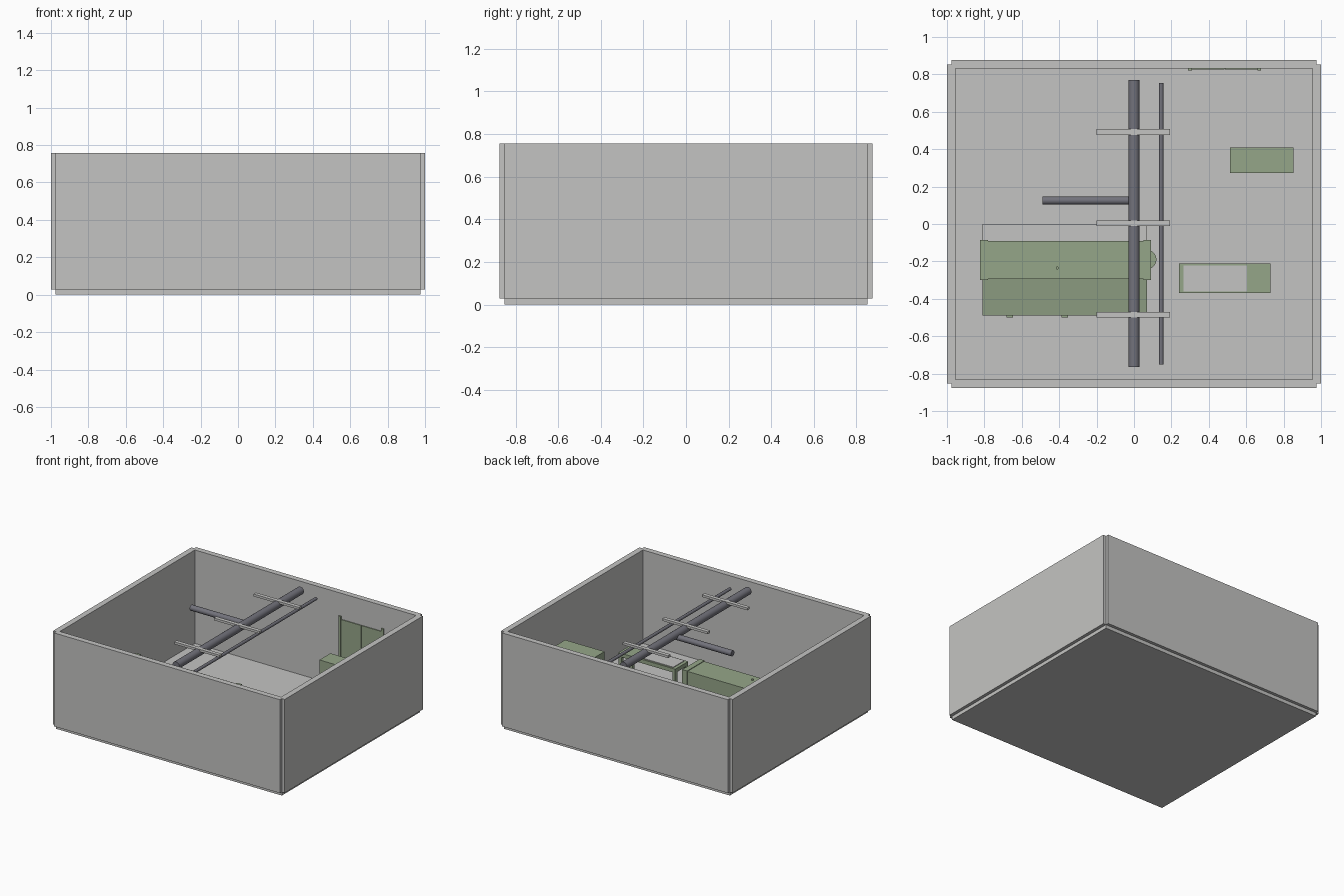
import bpy, bmesh, math
from mathutils import Vector

if "Cube" in bpy.data.objects:
    bpy.data.objects.remove(bpy.data.objects["Cube"])


def material(name, rgb):
    m = bpy.data.materials.new(name)
    m.diffuse_color = (*rgb, 1)
    m.use_nodes = True
    m.node_tree.nodes["Principled BSDF"].inputs["Base Color"].default_value = m.diffuse_color
    return m


GREY = material("concrete grey", (0.55, 0.55, 0.54))
GREEN = material("machine green", (0.30, 0.38, 0.25))
STEEL = material("dark steel", (0.17, 0.17, 0.20))


def finish(name, bm, mat):
    bmesh.ops.recalc_face_normals(bm, faces=bm.faces)
    mesh = bpy.data.meshes.new(name)
    bm.to_mesh(mesh)
    bm.free()
    mesh.materials.append(mat)
    ob = bpy.data.objects.new(name, mesh)
    bpy.context.collection.objects.link(ob)
    return ob


def box(name, x, y, z, mat):
    """Box from three (min, max) ranges."""
    bm = bmesh.new()
    bmesh.ops.create_cube(bm, size=1)
    for v in bm.verts:
        v.co = Vector([r[0] if c < 0 else r[1] for c, r in zip(v.co, (x, y, z))])
    return finish(name, bm, mat)


def rod(name, start, end, radius, mat, sides=24):
    """Capped cylinder between two points, smooth along its side."""
    a, b = Vector(start), Vector(end)
    bm = bmesh.new()
    bmesh.ops.create_cone(bm, cap_ends=True, segments=sides,
                          radius1=radius, radius2=radius, depth=(b - a).length)
    turn = (b - a).to_track_quat('Z', 'Y')
    for v in bm.verts:
        v.co = turn @ v.co + (a + b) / 2
    for f in bm.faces:
        f.smooth = len(f.verts) == 4
    for e in bm.edges:
        e.smooth = all(len(f.verts) == 4 for f in e.link_faces)
    return finish(name, bm, mat)


def extrude_x(name, profile, x, mat):
    """Closed (y, z) profile extruded along x."""
    bm = bmesh.new()
    f = bm.faces.new([bm.verts.new((x[0], y, z)) for y, z in profile])
    out = bmesh.ops.extrude_face_region(bm, geom=[f])
    moved = [g for g in out["geom"] if isinstance(g, bmesh.types.BMVert)]
    bmesh.ops.translate(bm, verts=moved, vec=(x[1] - x[0], 0, 0))
    return finish(name, bm, mat)


# Room shell: floor slab and four walls with notched corners
FLOOR, TOP = 0.028, 0.757
box("floor", (-0.975, 0.975), (-0.852, 0.852), (0, FLOOR), GREY)
for s, n in ((-1, "front"), (1, "back")):
    box(n + "_wall", (-0.975, 0.975), sorted((s * 0.832, s * 0.876)), (FLOOR, TOP), GREY)
for s, n in ((-1, "left"), (1, "right")):
    box(n + "_wall", sorted((s * 0.955, s)), (-0.852, 0.852), (FLOOR, TOP), GREY)

# Overhead pipes and hanger bars
rod("main_pipe", (0, -0.765, 0.72), (0, 0.77, 0.72), 0.03, STEEL)
rod("thin_pipe", (0.145, -0.75, 0.702), (0.145, 0.755, 0.702), 0.012, STEEL, 16)
rod("branch_pipe", (-0.49, 0.125, 0.702), (0, 0.125, 0.702), 0.022, STEEL)
for i, y in enumerate((-0.485, 0.003, 0.492)):
    box(f"pipe_hanger_{i}", (-0.2, 0.192), (y - 0.015, y + 0.015), (0.733, 0.751), GREY)

# Large machine: plinth, stepped body, end plates, end wheel, bolt, front handles
box("machine_plinth", (-0.81, 0.07), (-0.485, 0.0), (FLOOR, 0.045), GREY)
extrude_x("machine_body",
          [(-0.49, 0.045), (-0.09, 0.045), (-0.09, 0.335), (-0.295, 0.335),
           (-0.295, 0.24), (-0.49, 0.21)], (-0.81, 0.07), GREEN)
for n, x in (("left", (-0.823, -0.78)), ("right", (0.05, 0.092))):
    box(n + "_end_plate", x, (-0.3, -0.085), (0.045, 0.34), GREEN)
rod("end_wheel", (0.068, -0.19, 0.12), (0.068, -0.19, 0.26), 0.052, GREEN)
rod("top_bolt", (-0.41, -0.235, 0.33), (-0.41, -0.235, 0.345), 0.008, GREEN, 12)
for i, x in enumerate((-0.665, -0.37)):
    box(f"front_handle_{i}", (x - 0.018, x + 0.018), (-0.499, -0.485), (0.13, 0.16), GREEN)

# Work table with a grey plate on its top
box("table_top", (0.24, 0.73), (-0.37, -0.21), (0.225, 0.255), GREEN)
box("table_plate", (0.265, 0.605), (-0.36, -0.222), (0.254, 0.26), GREY)
for i, x in enumerate((0.24, 0.705)):
    for j, y in enumerate((-0.37, -0.235)):
        box(f"table_leg_{i}{j}", (x, x + 0.025), (y, y + 0.025), (FLOOR, 0.226), GREEN)

# Upright cabinet made of two back-to-back halves
box("cabinet_front", (0.512, 0.852), (0.273, 0.342), (FLOOR, 0.505), GREEN)
box("cabinet_back", (0.512, 0.852), (0.342, 0.408), (FLOOR, 0.505), GREEN)

# Double door on the back wall with side posts
for n, x in (("left", (0.303, 0.483)), ("right", (0.487, 0.667))):
    box(n + "_door", x, (0.826, 0.834), (FLOOR, 0.555), GREEN)
for n, x in (("left", 0.29), ("right", 0.66)):
    box(n + "_door_post", (x, x + 0.02), (0.822, 0.834), (FLOOR, 0.58), GREEN)
